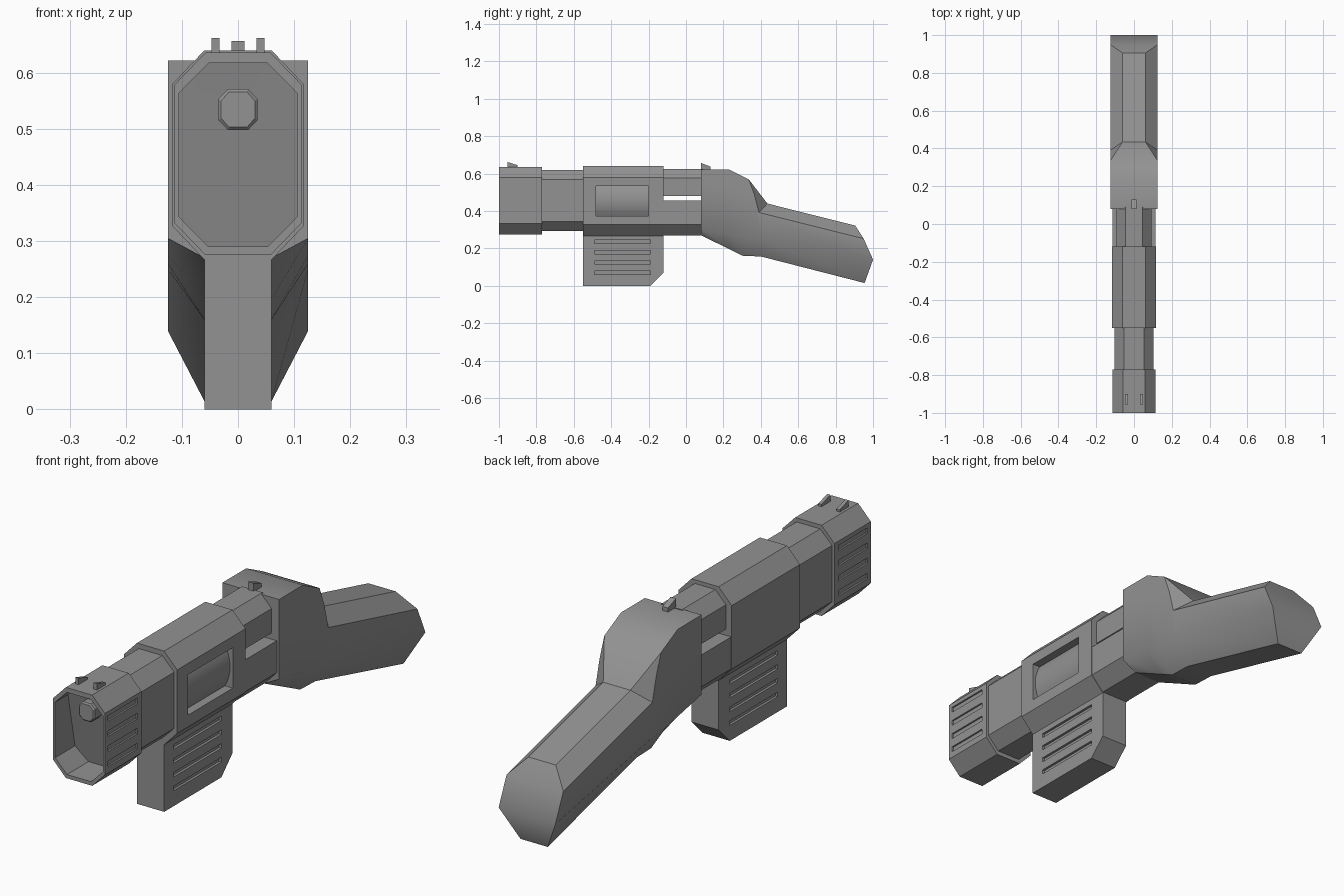
import bpy, bmesh, math

if "Cube" in bpy.data.objects:
    bpy.data.objects.remove(bpy.data.objects["Cube"])

GREY = bpy.data.materials.new("dark_grey")
GREY.diffuse_color = (0.29, 0.29, 0.29, 1)
GREY.use_nodes = True
GREY.node_tree.nodes["Principled BSDF"].inputs["Base Color"].default_value = GREY.diffuse_color


def loft(name, rings, cap_end=True):
    """Skin a list of equal-length point rings into a closed mesh."""
    bm = bmesh.new()
    rows = [[bm.verts.new(p) for p in r] for r in rings]
    n = len(rows[0])
    for a, b in zip(rows, rows[1:]):
        for i in range(n):
            j = (i + 1) % n
            bm.faces.new((a[i], a[j], b[j], b[i]))
    bm.faces.new(rows[0])
    if cap_end == 'strips':          # symmetric ring capped with left-right quads
        r = rows[-1]
        for i in range(n // 2 - 1):
            bm.faces.new((r[i], r[i + 1], r[n - 2 - i], r[n - 1 - i]))
    else:
        bm.faces.new(rows[-1])
    bmesh.ops.recalc_face_normals(bm, faces=bm.faces)
    me = bpy.data.meshes.new(name)
    bm.to_mesh(me)
    bm.free()
    me.materials.append(GREY)
    ob = bpy.data.objects.new(name, me)
    bpy.context.collection.objects.link(ob)
    return ob


def octagon(y, w, z0, z1, flat, ch, tilt=0.0):
    half = [(flat, z1), (w, z1 - ch), (w, z0 + ch), (flat, z0)]
    ring = half + [(-x, z) for x, z in reversed(half)]
    return [(x, y + tilt * (z1 - z), z) for x, z in ring]


def oct_prism(name, y0, y1, *section):
    return loft(name, [octagon(y0, *section), octagon(y1, *section)])


def side_prism(name, profile, x0, x1):
    """Extrude a (y, z) profile across x."""
    return loft(name, [[(x, y, z) for y, z in profile] for x in (x0, x1)])


def box_profile(y0, y1, z0, z1):
    return [(y0, z0), (y1, z0), (y1, z1), (y0, z1)]


def smooth(ob, angle):
    bpy.ops.object.select_all(action='DESELECT')
    bpy.context.view_layer.objects.active = ob
    ob.select_set(True)
    bpy.ops.object.shade_smooth_by_angle(angle=math.radians(angle))


def cut(target, cutter):
    mod = target.modifiers.new("cut", 'BOOLEAN')
    mod.operation = 'DIFFERENCE'
    mod.solver = 'EXACT'
    mod.object = cutter
    cutter.hide_render = True
    cutter.hide_set(True)


def cut_slots(target, heights, y0, y1, h, surface, depth):
    for i, z in enumerate(heights):
        for side in (-1, 1):
            xs = sorted((side * (surface - depth), side * (surface + 0.03)))
            cut(target, side_prism(f"{target.name}_slot_cutter_{i}_{side}",
                                   box_profile(y0, y1, z - h, z + h), *xs))


# Muzzle shroud: outer skin, straight-walled cavity with a sloping back, short barrel
muzzle = loft("muzzle_shroud", [
    octagon(-0.77, 0.114, 0.275, 0.636, 0.058, 0.058),
    octagon(-1.0, 0.114, 0.275, 0.636, 0.058, 0.058),
    octagon(-1.0, 0.105, 0.29, 0.617, 0.053, 0.053),
    octagon(-0.93, 0.105, 0.29, 0.617, 0.053, 0.053, 0.2),
    octagon(-0.92, 0.035, 0.498, 0.571, 0.018, 0.018, 0.2),
    octagon(-0.95, 0.035, 0.498, 0.571, 0.018, 0.018),
    octagon(-0.955, 0.030, 0.503, 0.566, 0.016, 0.016)])
smooth(muzzle, 25)
cut_slots(muzzle, (0.55, 0.49, 0.43, 0.37), -0.98, -0.795, 0.011, 0.114, 0.007)

# Neck between muzzle and receiver body
oct_prism("neck", -0.78, -0.54, 0.104, 0.292, 0.62, 0.052, 0.052)

# Receiver body with a window on the right side
body = oct_prism("receiver_body", -0.55, -0.12, 0.117, 0.267, 0.64, 0.06, 0.06)
cut(body, side_prism("window_cutter", box_profile(-0.48, -0.20, 0.374, 0.535), 0.08, 0.2))

# Gently bulged cover filling the window
arc = [math.radians(a) for a in range(-32, 33, 8)]
cover = loft("window_cover", [[(-0.05 + 0.155 * math.cos(a), y, 0.4545 + 0.155 * math.sin(a))
                               for a in arc] for y in (-0.485, -0.195)])
smooth(cover, 30)

# Rear link: upper rail and lower block with an open gap between
upper = [(0.045, 0.625), (0.092, 0.577), (0.092, 0.48)]
upper += [(-x, z) for x, z in reversed(upper)]
lower = [(0.115, 0.455), (0.115, 0.328), (0.06, 0.27)]
lower += [(-x, z) for x, z in reversed(lower)]
for name, sec in (("rear_upper_rail", upper), ("rear_lower_block", lower)):
    loft(name, [[(x, y, z) for x, z in sec] for y in (-0.13, 0.09)])

# Magazine with side grooves
mag = side_prism("magazine", [(-0.55, 0), (-0.19, 0), (-0.12, 0.07), (-0.12, 0.3), (-0.55, 0.3)],
                 -0.06, 0.06)
cut_slots(mag, (0.235, 0.18, 0.125, 0.07), -0.49, -0.19, 0.009, 0.06, 0.01)


# Stock: stations of top edge, upper side, lower side, bottom edge
def station(top_w, top, upper_side, lower_side, bottom):
    half = [(top_w, *top), (0.125, *upper_side), (0.125, *lower_side), (0.06, *bottom)]
    return half + [(-x, y, z) for x, y, z in reversed(half)]


stock = loft("stock", [
    station(0.125, (0.08, 0.622), (0.08, 0.55), (0.08, 0.305), (0.08, 0.27)),
    station(0.125, (0.23, 0.622), (0.23, 0.53), (0.23, 0.275), (0.23, 0.197)),
    station(0.125, (0.335, 0.57), (0.365, 0.49), (0.305, 0.26), (0.305, 0.16)),
    station(0.06, (0.435, 0.44), (0.39, 0.392), (0.40, 0.25), (0.40, 0.157)),
    station(0.06, (0.905, 0.322), (0.95, 0.252), (1.0, 0.14), (0.955, 0.015))],
    cap_end='strips')
smooth(stock, 30)
# Soften the lower side edge and the middle of the butt
for e in stock.data.edges:
    if all(v % 8 in (2, 5) for v in e.vertices):
        e.use_edge_sharp = False

# Sights: a front pair and one rear post
for side in (-1, 1):
    x = side * 0.04
    side_prism(f"front_sight_{'left' if side < 0 else 'right'}",
               [(-0.955, 0.63), (-0.9, 0.63), (-0.9, 0.645), (-0.955, 0.662)], x - 0.007, x + 0.007)
side_prism("rear_sight", [(0.08, 0.615), (0.13, 0.615), (0.13, 0.638), (0.08, 0.657)], -0.012, 0.012)
